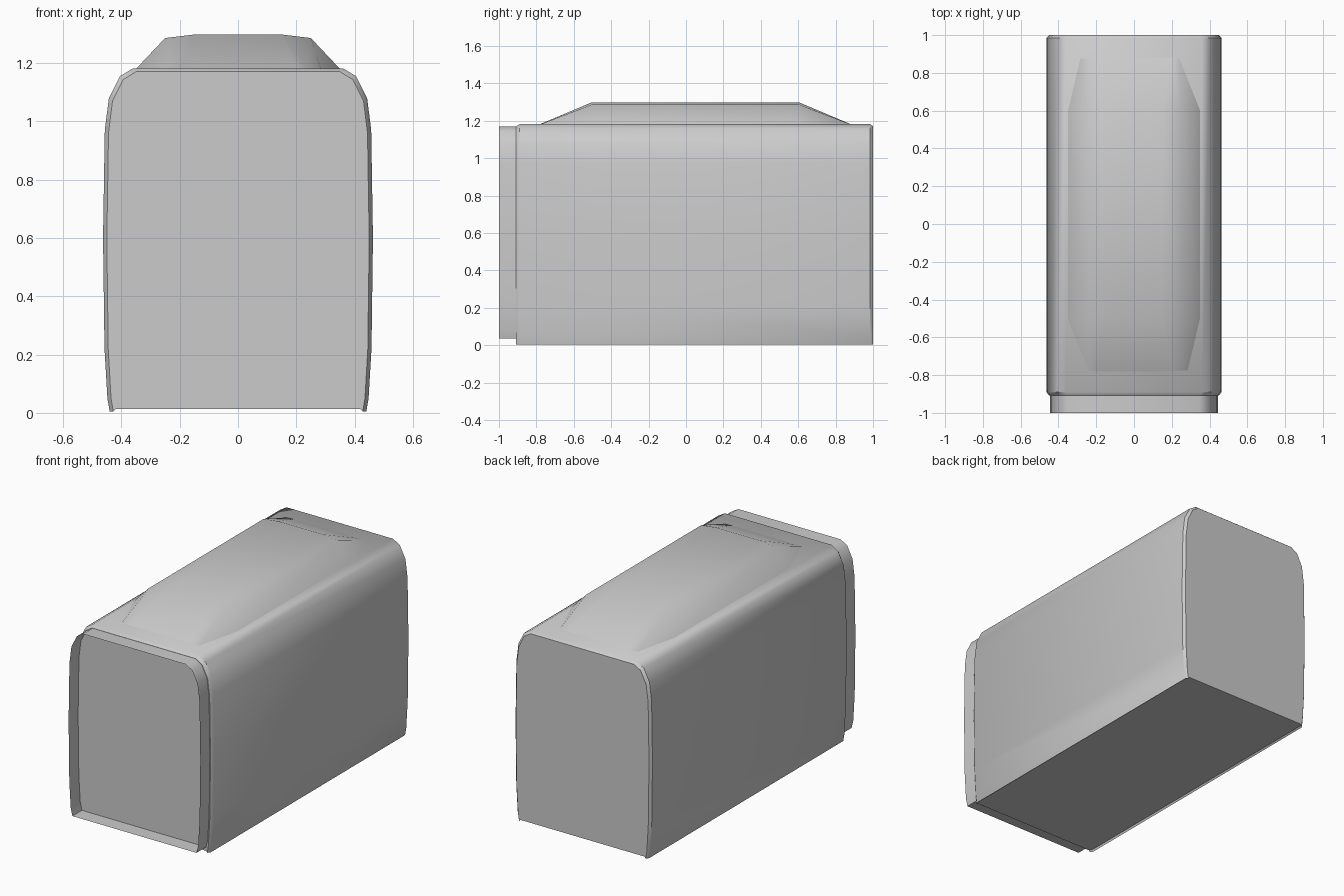
import bpy, bmesh, math

cube = bpy.data.objects.get("Cube")
if cube:
    bpy.data.objects.remove(cube, do_unlink=True)

grey = bpy.data.materials.new("plain grey")
grey.use_nodes = True
grey.diffuse_color = (0.6, 0.6, 0.6, 1)
grey.node_tree.nodes["Principled BSDF"].inputs["Base Color"].default_value = (0.6, 0.6, 0.6, 1)


def mirrored(half):
    """Close a right-hand profile with its mirror image."""
    return half + [(-x, z) for x, z in reversed(half)]


def loft(name, rings, caps=True, closed=True, angle=40):
    """Skin a list of (y, profile) rings running from front to back."""
    bm = bmesh.new()
    loops = [[bm.verts.new((x, y, z)) for x, z in prof] for y, prof in rings]
    n = len(loops[0])
    for a, b in zip(loops, loops[1:]):
        for i in range(n if closed else n - 1):
            j = (i + 1) % n
            bm.faces.new((a[i], b[i], b[j], a[j]))
    if caps:
        bm.faces.new(loops[0])
        bm.faces.new(loops[-1][::-1])
    bmesh.ops.recalc_face_normals(bm, faces=bm.faces)
    mesh = bpy.data.meshes.new(name)
    bm.to_mesh(mesh)
    bm.free()
    mesh.materials.append(grey)
    obj = bpy.data.objects.new(name, mesh)
    bpy.context.collection.objects.link(obj)
    bpy.ops.object.select_all(action='DESELECT')
    obj.select_set(True)
    bpy.context.view_layer.objects.active = obj
    bpy.ops.object.shade_smooth_by_angle(angle=math.radians(angle))
    return obj


# Main housing: rounded top, slightly bulging sides, small lip at the bottom
half = [(0.36, 1.182), (0.405, 1.155), (0.443, 1.08), (0.457, 0.97), (0.463, 0.6),
        (0.458, 0.22), (0.448, 0.05), (0.44, 0.004), (0.432, 0.014)]
full = mirrored(half)
rim = mirrored([(x * 0.972, 0.014 + (z - 0.014) * 0.99) for x, z in half])
loft("housing", [(-0.908, rim), (-0.89, full), (0.985, full), (1.0, rim)])

# Open collar standing out around the recessed front panel
collar = mirrored([(x * 0.962, 0.037 + z * 0.958) for x, z in half[:-2]] + [(0.42, 0.037)])
loft("front_collar", [(-1.0, collar), (-0.9, collar)], caps=False)

# Raised roof hump, sloping down to the roof at both ends
base = 1.18
end = mirrored([(0.285, base), (0.24, base + 0.001), (0.2, base + 0.002)])
crown = mirrored([(0.35, base), (0.25, 1.286), (0.15, 1.298)])
loft("roof_hump", [(-0.78, end), (-0.505, crown), (0.605, crown), (0.88, end)],
     caps=False, closed=False, angle=60)
